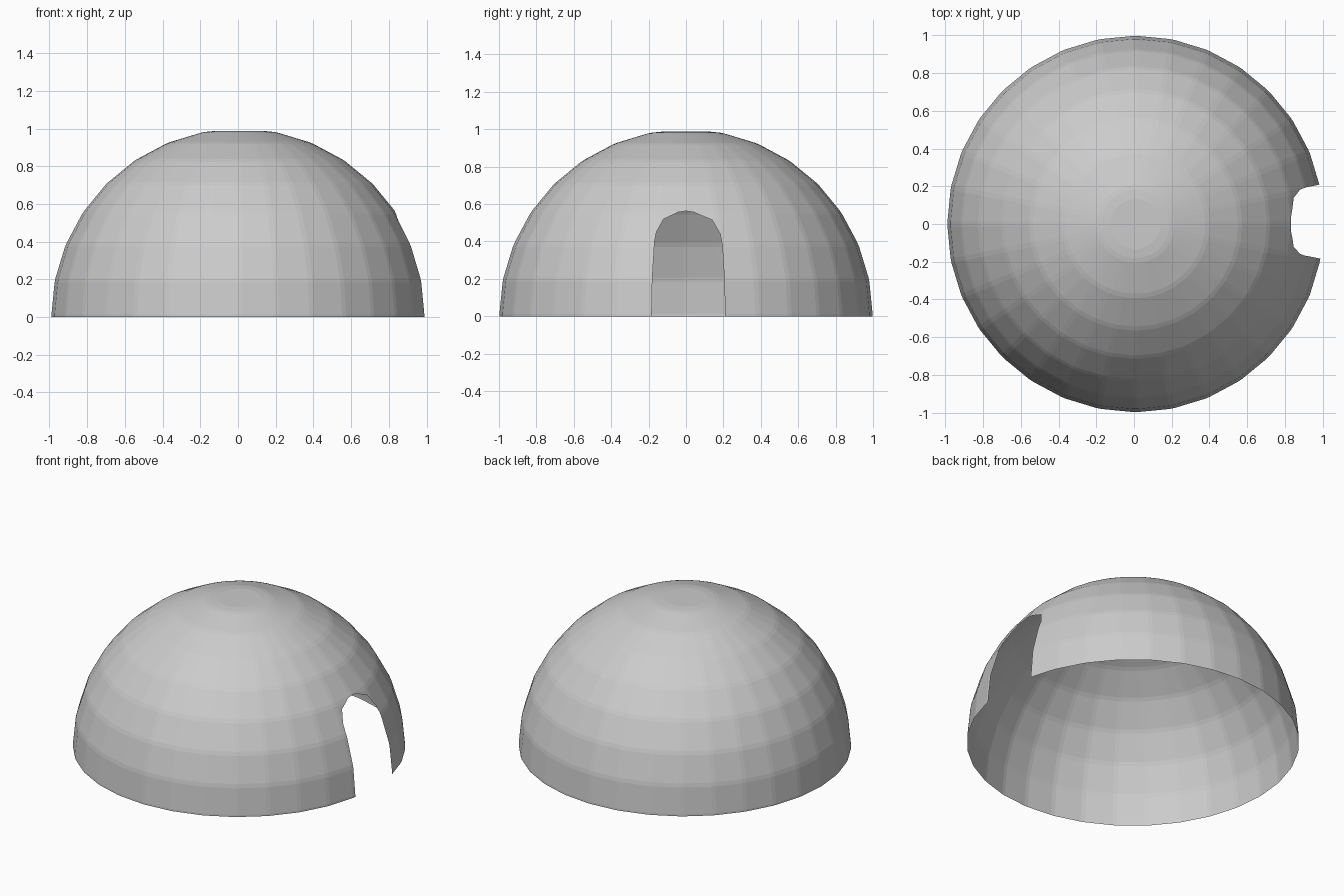
import bpy, bmesh
from mathutils import Vector

if "Cube" in bpy.data.objects:
    bpy.data.objects.remove(bpy.data.objects["Cube"])

bm = bmesh.new()

# Faceted sphere with narrow chamfers along every edge
bmesh.ops.create_uvsphere(bm, u_segments=32, v_segments=16, radius=1.0)
bmesh.ops.bevel(bm, geom=bm.edges[:], offset=0.013, segments=1,
                profile=0.5, affect='EDGES', clamp_overlap=False)

# Keep the upper half as an open shell
bmesh.ops.bisect_plane(bm, geom=bm.verts[:] + bm.edges[:] + bm.faces[:],
                       plane_co=(0, 0, 0), plane_no=(0, 0, 1), clear_inner=True)

# Arched doorway on the right side, outline as (y, z)
arch = [(-0.184, -0.01), (-0.18, 0.2), (-0.168, 0.4), (-0.158, 0.45),
        (-0.12, 0.52), (-0.04, 0.557), (0.0, 0.563), (0.04, 0.557), (0.14, 0.515),
        (0.183, 0.44), (0.194, 0.38), (0.205, 0.2), (0.21, -0.01)]
planes = []
for (y0, z0), (y1, z1) in zip(arch, arch[1:]):
    planes.append((Vector((0, y0, z0)), Vector((0, z0 - z1, y1 - y0)).normalized()))


def near_door(face):
    c = face.calc_center_median()
    return c.x > 0.6 and abs(c.y) < 0.3 and c.z < 0.7


for co, no in planes:
    faces = [f for f in bm.faces if near_door(f)]
    edges = {e for f in faces for e in f.edges}
    verts = {v for f in faces for v in f.verts}
    bmesh.ops.bisect_plane(bm, geom=list(verts) + list(edges) + faces,
                           plane_co=co, plane_no=no, dist=1e-5)

opening = [f for f in bm.faces if near_door(f) and
           all((f.calc_center_median() - co).dot(no) < 0 for co, no in planes)]
bmesh.ops.delete(bm, geom=opening, context='FACES')

# Centre the shell after the door shortens it along x
bmesh.ops.translate(bm, verts=bm.verts[:], vec=(0.008, 0, 0))

mesh = bpy.data.meshes.new("dome_shell")
bm.to_mesh(mesh)
bm.free()
dome = bpy.data.objects.new("dome_shell", mesh)
bpy.context.collection.objects.link(dome)
